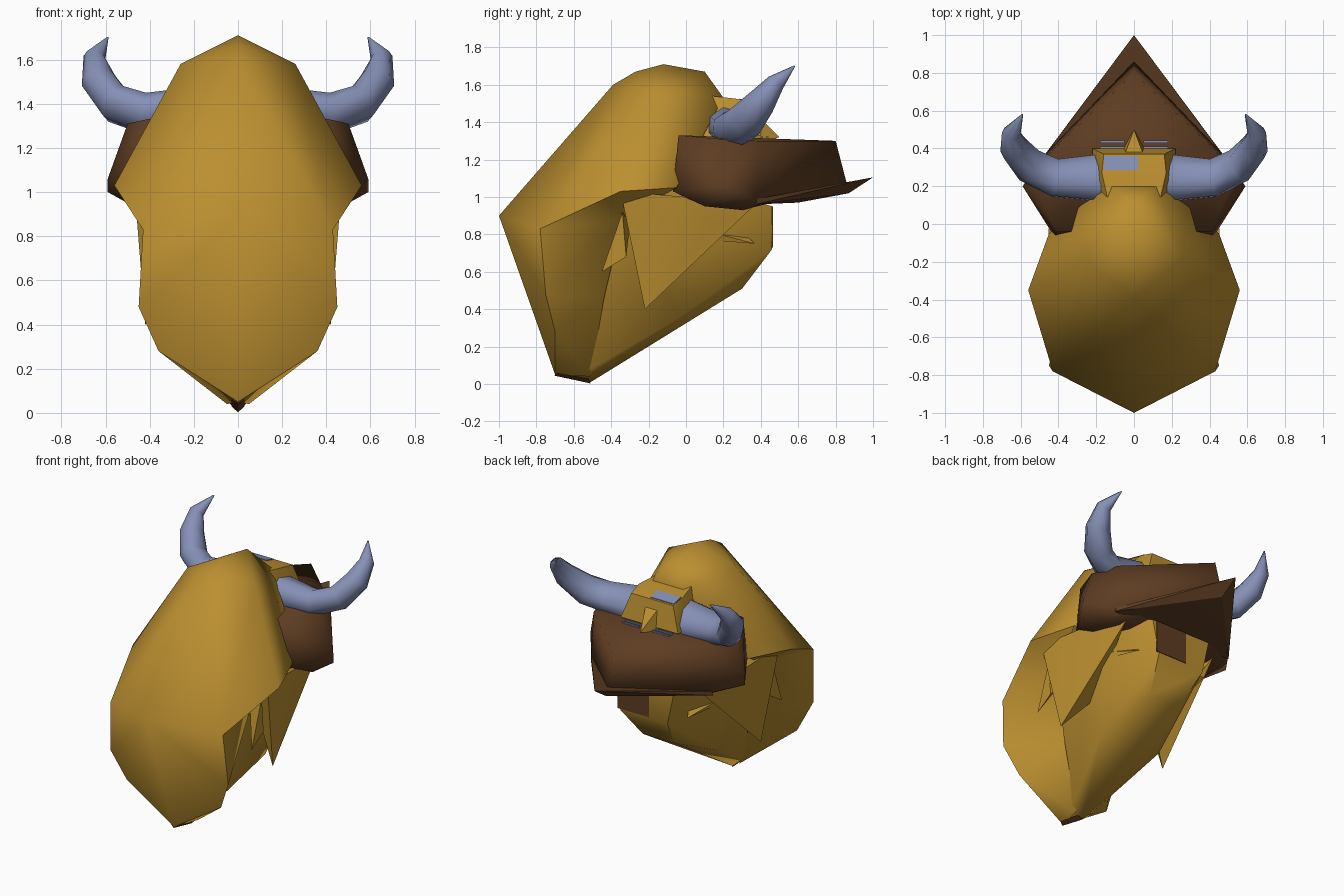
import bpy, bmesh, math
from mathutils import Vector

if "Cube" in bpy.data.objects:
    bpy.data.objects.remove(bpy.data.objects["Cube"])


def material(name, rgb):
    m = bpy.data.materials.new(name)
    m.diffuse_color = (*rgb, 1)
    m.use_nodes = True
    m.node_tree.nodes["Principled BSDF"].inputs["Base Color"].default_value = m.diffuse_color
    return m


GOLD = material("golden_fur", (0.50, 0.275, 0.03))
BROWN = material("dark_brown", (0.112, 0.046, 0.016))
BLUE = material("horn_blue_grey", (0.24, 0.28, 0.47))


def finish(bm, name, mat, angle):
    bmesh.ops.recalc_face_normals(bm, faces=bm.faces)
    me = bpy.data.meshes.new(name)
    bm.to_mesh(me)
    bm.free()
    ob = bpy.data.objects.new(name, me)
    bpy.context.collection.objects.link(ob)
    me.materials.append(mat)
    bpy.context.view_layer.objects.active = ob
    ob.select_set(True)
    bpy.ops.object.shade_smooth_by_angle(angle=math.radians(angle))
    ob.select_set(False)
    return ob


def hull(name, points, mat, angle=35, side=0, drop=None):
    """Solid around points, mirrored when side is 0; drop(centre) opens faces."""
    bm = bmesh.new()
    for x, y, z in points:
        bm.verts.new((x * (side or 1), y, z))
        if x and not side:
            bm.verts.new((-x, y, z))
    r = bmesh.ops.convex_hull(bm, input=bm.verts)
    junk = [g for g in r["geom_interior"] if isinstance(g, bmesh.types.BMVert)]
    bmesh.ops.delete(bm, geom=junk, context='VERTS')
    if drop:
        bm.normal_update()
        bad = [f for f in bm.faces if drop(f.calc_center_median())]
        bmesh.ops.delete(bm, geom=bad, context='FACES')
    return finish(bm, name, mat, angle)


# big mane: one smooth shell, open underneath
WIDE, PEAK, LOW, CHIN = (.56, -.35, 1.03), (.43, -.78, .83), (.45, -.75, .48), (.36, -.7, .28)
TIP, BACK = (0, -.7, .05), (.45, -.05, 1.05)
hull("mane", [
    (0, -1, .9), PEAK, WIDE, LOW, CHIN, TIP, BACK, (.26, -.18, 1.58),
    (0, -.39, 1.6), (0, -.27, 1.67), (0, -.12, 1.71), (0, .1, 1.67),
    (.12, .2, 1.53), (.28, .1, 1.35)], GOLD, 100,
    drop=lambda c: c.z < .9 and c.y > -.69)

# folded inner side of the mane
INNER, MID, ROOT = (.35, -.34, .88), (.2, -.44, .45), (.05, -.51, .04)
for s, side in ((1, "right"), (-1, "left")):
    bm = bmesh.new()
    pts = [bm.verts.new((p[0] * s, p[1], p[2])) for p in
           (WIDE, PEAK, LOW, CHIN, TIP, ROOT, MID, INNER, BACK)]
    for f in ((0, 1, 7), (1, 2, 7), (2, 3, 6), (2, 6, 7), (3, 4, 5), (3, 5, 6), (0, 7, 8)):
        bm.faces.new([pts[i] for i in f])
    finish(bm, "mane_inside_" + side, GOLD, 75)

# throat and jaw
hull("jaw", [
    (0, -.51, .01), (.08, -.51, .08), (.23, -.03, .36), (.12, .3, .51),
    (.18, .46, .72), (.23, .46, .95), (.36, .12, .8), (.38, 0, 1.1),
    (.3, -.36, .85), (.17, -.47, .45), (0, -.69, .06)],
    GOLD, 40, drop=lambda c: c.z > 1.0)

# narrow upper head between the horns
hull("upper_head", [
    (.12, .05, 1.55), (.22, .1, 1.3), (.17, .27, 1.525), (.16, .37, 1.5),
    (.22, .4, 1.33), (0, .37, 1.5)], GOLD, 30,
    drop=lambda c: c.z < 1.36)
hull("nose_spike", [(.06, .34, 1.48), (.08, .36, 1.28), (0, .5, 1.32)], GOLD, 20)

for s, side in ((1, "right"), (-1, "left")):
    # hanging fur tufts on the cheeks
    hull("cheek_tuft_" + side, [
        (.47, -.35, 1.03), (.42, -.22, .4), (.4, .02, .7), (.4, .15, .84),
        (.36, .35, .94), (.45, 0, 1.0), (.25, -.1, .6), (.3, -.3, .95)],
        GOLD, 35, s)
    hull("front_tuft_" + side, [
        (.42, -.34, .92), (.42, -.45, .6), (.42, -.32, .68),
        (.3, -.3, .85)], GOLD, 25, s)
    hull("jaw_tuft_" + side, [
        (.36, .1, .82), (.27, .37, .75), (.34, .12, .77),
        (.18, .2, .9)], GOLD, 25, s)

    # curved tapering horns, slightly flattened
    path = [(.17, .245, 1.36, .125), (.42, .245, 1.355, .1), (.555, .31, 1.4, .093),
            (.632, .4, 1.505, .08), (.65, .48, 1.61, .05), (.59, .58, 1.70, .004)]
    pts = [Vector((p[0] * s, p[1], p[2])) for p in path]
    bm = bmesh.new()
    rings = []
    for i, p in enumerate(pts):
        d = (pts[min(i + 1, 5)] - pts[max(i - 1, 0)]).normalized()
        u = d.cross(Vector((0, 1, -.6))).normalized()
        v = d.cross(u)
        flat = 1.12 if i < 3 else 1
        rings.append([bm.verts.new(p + path[i][3] * (u * math.cos(a) / flat + v * math.sin(a) * flat))
                      for a in [k * math.tau / 8 for k in range(8)]])
    for a, b in zip(rings, rings[1:]):
        for k in range(8):
            bm.faces.new((a[k], a[k - 1], b[k - 1], b[k]))
    bm.faces.new(rings[0])
    bm.faces.new(rings[-1])
    finish(bm, "horn_" + side, BLUE, 70)

    # thin blue strips behind the head
    for n, y in enumerate((.405, .435)):
        hull(f"blue_strip_{n}_{side}", [
            (x, y + dy, z) for x in (.05, .18) for dy in (-.006, .006)
            for z in (1.316, 1.324)], BLUE, 20, s)

# pointed brow guard and its projecting lower lip
hull("brow_guard", [
    (.41, -.04, 1.33), (.42, -.07, 1.03), (.5, .18, 1.31), (.59, .2, 1.0),
    (.59, .2, 1.06), (.44, .38, 1.30), (0, .8, 1.3), (0, .86, 1.07),
    (.46, .38, .98), (.5, .1, .95), (.4, .3, .93)], BROWN, 75)
hull("guard_lip", [
    (.46, .38, .99), (.47, .37, .96), (0, 1, 1.105), (0, .87, 1.02),
    (0, .6, .97)], BROWN, 20)

# mouth panel and the dark tip under the mane
hull("mouth", [(x, y, z) for x in (-.04, .2) for y in (.457, .464)
               for z in (.73, .95)], BROWN, 20, 1)
hull("mane_tip", [(0, -.705, .045), (.03, -.69, .06), (0, -.51, .003),
                  (.03, -.52, .03)], BROWN, 20)

# blue patch on top of the head
hull("crown_patch", [(x, y, z) for x in (-.16, .02)
                     for y, z in ((.285, 1.526), (.36, 1.5075), (.285, 1.519), (.36, 1.5005))],
     BLUE, 20, 1)
